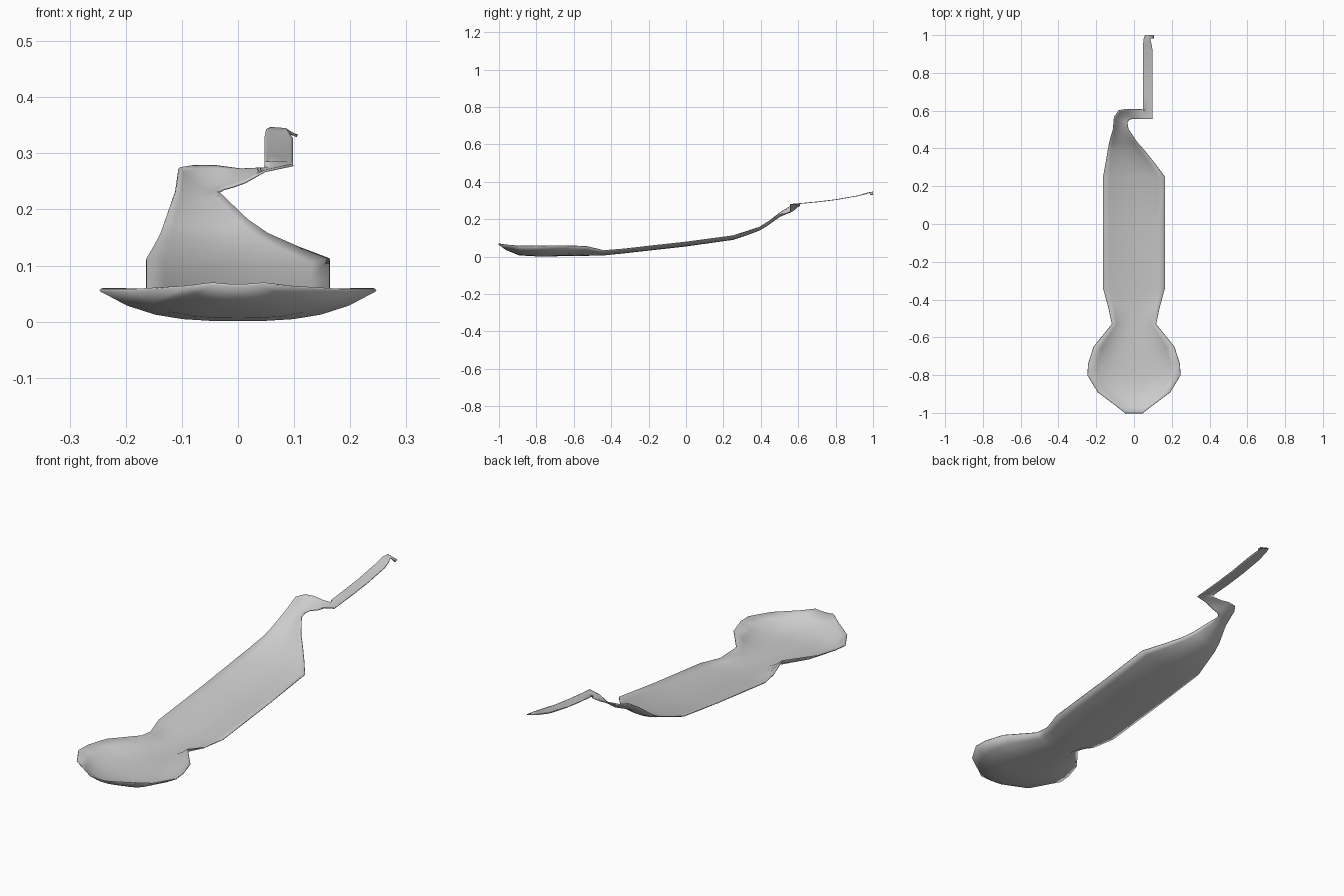
import bpy, bmesh
from mathutils import Vector

SEG = 10  # strips across the sheet


def loft(name, stations):
    """Skin a sheet between left/right rails; sag dishes each section downward."""
    bm = bmesh.new()
    rows = []
    for left, right, sag, power in stations:
        a, b = Vector(left), Vector(right)
        row = []
        for i in range(SEG + 1):
            t = i / SEG
            p = a.lerp(b, t)
            p.z -= sag * (1 - abs(2 * t - 1) ** power)
            row.append(bm.verts.new(p))
        rows.append(row)
    for r0, r1 in zip(rows, rows[1:]):
        for i in range(SEG):
            bm.faces.new((r0[i], r0[i + 1], r1[i + 1], r1[i]))
    bmesh.ops.remove_doubles(bm, verts=bm.verts, dist=0.0005)
    mesh = bpy.data.meshes.new(name)
    bm.to_mesh(mesh)
    bm.free()
    ob = bpy.data.objects.new(name, mesh)
    bpy.context.collection.objects.link(ob)
    mod = ob.modifiers.new("sheet_thickness", 'SOLIDIFY')
    mod.thickness = 0.004
    mod.offset = -1
    bpy.ops.object.select_all(action='DESELECT')
    ob.select_set(True)
    bpy.context.view_layer.objects.active = ob
    bpy.ops.object.shade_smooth_by_angle(angle=0.7)
    return ob


def even(y, half, z, sag, power):
    return ((-half, y, z), (half, y, z), sag, power)


# Bowl: shallow dish with a flat bottom
bowl = [even(*s) for s in (
    (-1.0, 0.045, 0.070, 0.003, 2),
    (-0.96, 0.095, 0.064, 0.026, 2.5),
    (-0.89, 0.190, 0.058, 0.048, 3),
    (-0.80, 0.245, 0.058, 0.053, 3),
    (-0.74, 0.241, 0.060, 0.055, 3),
    (-0.65, 0.212, 0.060, 0.054, 3),
    (-0.53, 0.115, 0.056, 0.048, 2.5),
)]

# Broad channelled handle, tapering to one side
handle = [bowl[-1]] + [even(*s) for s in (
    (-0.44, 0.135, 0.034, 0.024, 2),
    (-0.34, 0.163, 0.042, 0.022, 2),
    (0.00, 0.163, 0.080, 0.022, 2),
    (0.25, 0.163, 0.113, 0.020, 2),
)] + [
    ((-0.150, 0.32, 0.135), (0.110, 0.32, 0.133), 0.018, 2),
    ((-0.138, 0.39, 0.158), (0.053, 0.39, 0.158), 0.016, 2),
    ((-0.130, 0.43, 0.180), (0.017, 0.43, 0.183), 0.016, 2),
    ((-0.110, 0.50, 0.235), (-0.030, 0.50, 0.228), 0.016, 2),
]

# Twisted neck turning sideways
neck = [handle[-1],
        ((-0.104, 0.565, 0.275), (-0.036, 0.535, 0.232), 0.012, 2),
        ((-0.080, 0.600, 0.279), (-0.025, 0.552, 0.238), 0.008, 2),
        ((-0.040, 0.607, 0.279), (-0.010, 0.555, 0.242), 0.004, 2),
        ((0.005, 0.607, 0.273), (0.012, 0.555, 0.250), 0, 2),
        ((0.047, 0.605, 0.275), (0.047, 0.555, 0.270), 0, 2),
        ((0.047, 0.605, 0.275), (0.098, 0.555, 0.281), 0, 2)]

# Narrow strip running back, with a small hooked tip
strip = [neck[-1]] + [((0.047, y, z), (0.098, y, z), 0, 2) for y, z in (
    (0.605, 0.285), (0.70, 0.294), (0.80, 0.306), (0.92, 0.327))] + [
    ((0.050, 0.975, 0.343), (0.092, 0.955, 0.336), 0, 2),
    ((0.058, 1.0, 0.347), (0.085, 0.982, 0.345), 0, 2),
    ((0.106, 1.0, 0.334), (0.106, 0.984, 0.332), 0, 2)]

# One continuous sheet so the shading flows between the parts
loft("spoon_with_bent_handle", bowl + handle[1:] + neck[1:] + strip[1:])
